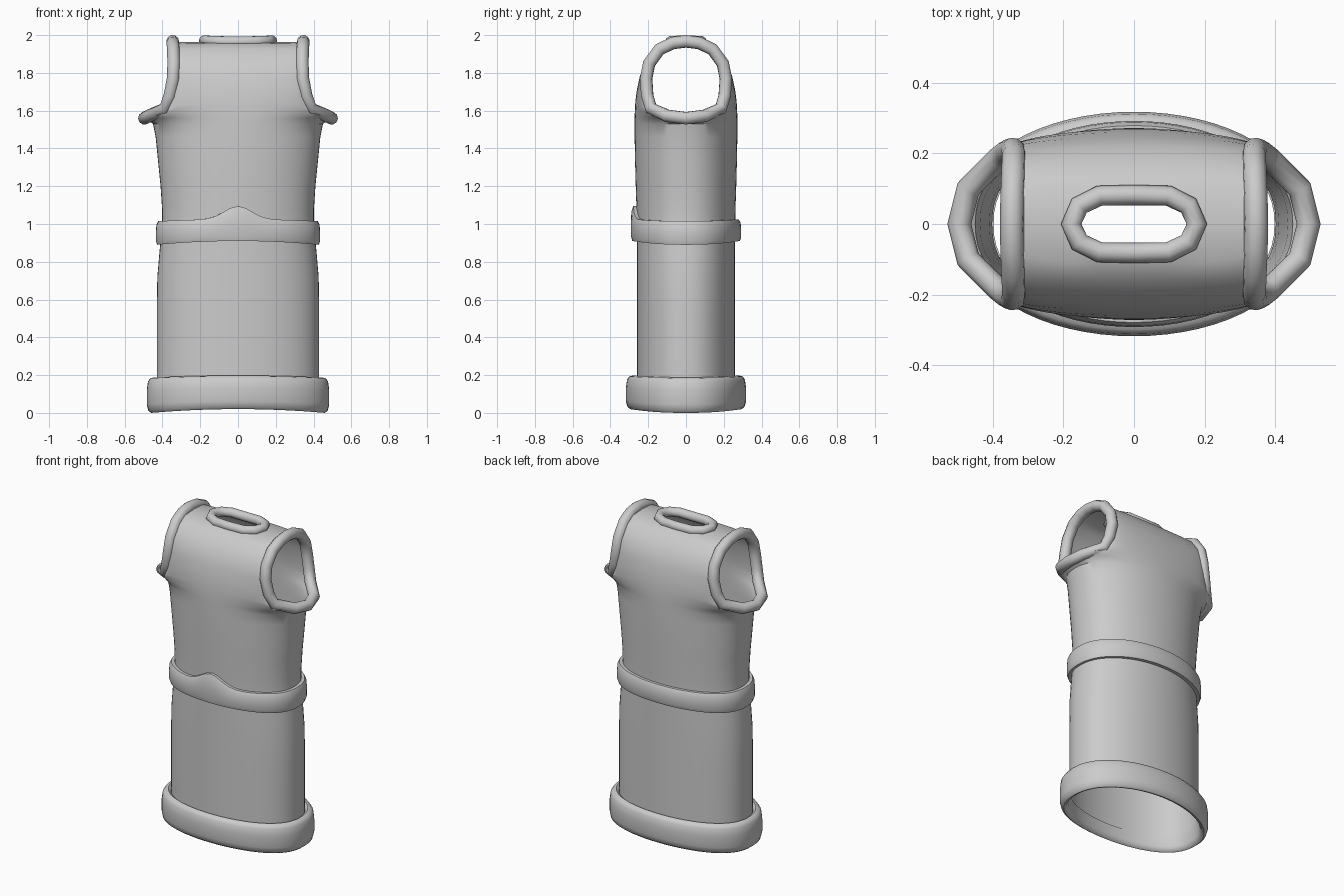
import bpy, bmesh
from math import sin, cos, pi, exp

if "Cube" in bpy.data.objects:
    bpy.data.objects.remove(bpy.data.objects["Cube"])


def finish(name, bm, angle=40):
    bmesh.ops.remove_doubles(bm, verts=bm.verts, dist=0.0005)
    bmesh.ops.recalc_face_normals(bm, faces=bm.faces)
    me = bpy.data.meshes.new(name)
    bm.to_mesh(me)
    bm.free()
    ob = bpy.data.objects.new(name, me)
    bpy.context.collection.objects.link(ob)
    smooth(ob, angle)
    return ob


def smooth(ob, angle):
    bpy.ops.object.select_all(action='DESELECT')
    ob.select_set(True)
    bpy.context.view_layer.objects.active = ob
    bpy.ops.object.shade_smooth_by_angle(angle=angle * pi / 180)


def skin(bm, rows, wrap=False):
    grid = [[bm.verts.new(p) for p in r] for r in rows]
    n = len(rows[0])
    last = len(rows) if wrap else len(rows) - 1
    for i in range(last):
        a, b = grid[i], grid[(i + 1) % len(rows)]
        for j in range(n - 1):
            bm.faces.new((a[j], a[j + 1], b[j + 1], b[j]))


def ring(name, pts, radius):
    cu = bpy.data.curves.new(name, 'CURVE')
    cu.dimensions = '3D'
    cu.bevel_depth = radius
    cu.bevel_resolution = 3
    sp = cu.splines.new('POLY')
    sp.points.add(len(pts) - 1)
    for p, q in zip(sp.points, pts):
        p.co = (*q, 1)
    sp.use_cyclic_u = True
    ob = bpy.data.objects.new(name, cu)
    bpy.context.collection.objects.link(ob)
    bpy.ops.object.select_all(action='DESELECT')
    ob.select_set(True)
    bpy.context.view_layer.objects.active = ob
    bpy.ops.object.convert(target='MESH')
    smooth(bpy.context.object, 60)


# Armhole outline from underarm to shoulder: x, depth, z
arm = [(.495, 0, 1.56), (.47, .1, 1.573), (.385, .185, 1.612), (.36, .205, 1.68),
       (.343, .211, 1.77), (.34, .195, 1.85), (.342, .14, 1.925), (.345, .07, 1.958),
       (.346, 0, 1.967)]
# Centre line of the front panel alongside it: depth, z
mid = [(.272, 1.56), (.271, 1.6), (.268, 1.65), (.26, 1.71),
       (.245, 1.78), (.22, 1.85), (.16, 1.925), (.115, 1.953)]
# Closed lower sections: half width, half depth, z
low = [(.43, .26, .1), (.43, .26, .55), (.427, .26, .72), (.415, .26, .86), (.402, .26, .98),
       (.402, .262, 1.08), (.41, .266, 1.2), (.425, .27, 1.35), (.436, .272, 1.46),
       (.45, .272, 1.53)]

# Tunic body: front panel and its mirrored back, meeting at sides and shoulders
N = 32
ts = [pi / 2 * (2 * j / N - 1) for j in range(N + 1)]
bm = bmesh.new()
for side in (-1, 1):
    rows = []
    for w, d, z in low:
        rows.append([(w * sin(t), side * d * max(cos(t), 0) ** .88, z) for t in ts])
    for (w, ye, ze), (ym, zm) in zip(arm, mid):
        rows.append([(w * sin(t), side * (ye + (ym - ye) * max(cos(t), 0) ** .88),
                      zm + (ze - zm) * sin(t) ** 2) for t in ts])
    w, _, z = arm[-1]
    rows.append([(w * sin(t), side * .08 * max(0, 1 - abs(w * sin(t) / .18) ** 4) ** .5, z - .004)
                 for t in ts])
    skin(bm, rows)
finish("tunic_body", bm)

# Armhole trims
for s, label in ((1, "right"), (-1, "left")):
    loop = [(s * x, -y, z) for x, y, z in arm] + [(s * x, y, z) for x, y, z in arm[-2:0:-1]]
    ring("armhole_trim_" + label, loop, .034)

# Neck trim
neck = [(.178, 0), (.155, .052), (.098, .08), (0, .082), (-.098, .08), (-.155, .052)]
neck += [(-x, -y) for x, y in neck]
ring("neck_trim", [(x, y, 1.965 + .08 * x * x * 2) for x, y in neck], .029)


def band(name, w, d, profile, lift, crest=0):
    # profile: outward offset and height, swept round an oval
    bm = bmesh.new()
    top = max(h for _, h in profile)
    bottom = min(h for _, h in profile)
    rows = []
    for o, h in profile + profile[:1]:
        row = []
        f = (h - bottom) / (top - bottom)
        for j in range(65):
            t = 2 * pi * (j % 64) / 64
            c, s = cos(t), sin(t)
            x = (w + o) * s
            y = -(d + o) * (1 if c > 0 else -1) * abs(c) ** .88
            bump = crest * f * exp(-(x / .1) ** 2) if c > 0 else 0
            row.append((x, y, h + lift * c * c * (1 - .5 * f) + bump))
        rows.append(row)
    skin(bm, rows)
    finish(name, bm, 50)


# Belt with a raised crest at the front
band("belt", .398, .255, [(0, .893), (.03, .89), (.037, .91), (.037, .955), (.034, .995),
                          (.024, 1.015), (0, 1.015)], .02, .07)

# Padded hem
band("hem", .43, .265, [(.005, .03), (.015, .006), (.03, 0), (.045, .012), (.053, .045),
                        (.053, .12), (.047, .165), (.035, .183), (.015, .188), (0, .175)], .02)
